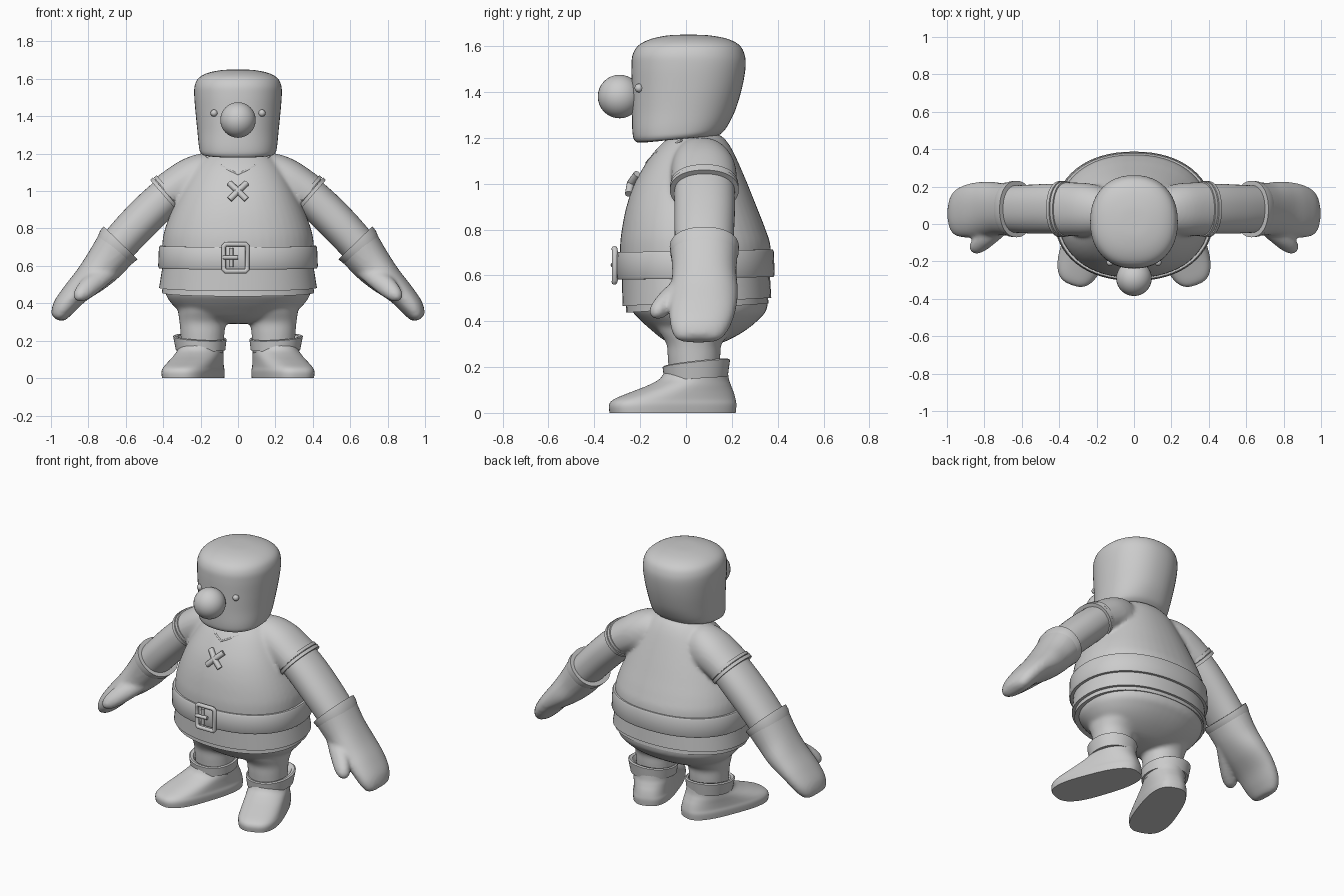
import bpy, bmesh, math
from mathutils import Vector

grey = bpy.data.materials.new("plain_grey")
grey.diffuse_color = (0.6, 0.6, 0.6, 1)


def finish(ob, angle=40):
    ob.data.materials.append(grey)
    bpy.ops.object.select_all(action='DESELECT')
    bpy.context.view_layer.objects.active = ob
    ob.select_set(True)
    if ob.type == 'CURVE':
        bpy.ops.object.convert(target='MESH')
        ob = bpy.context.object
    bpy.ops.object.shade_smooth_by_angle(angle=math.radians(angle))
    return ob


# Ring makers: centre(3) + U axis(3) + V axis(3) + superellipse power + taper
def flat(z, rx, yf, yb, p=2.2, tilt=0.0, x=0.0, tx=0.0):
    return (x, (yf + yb) / 2, z, rx, 0, tx, 0, (yb - yf) / 2, tilt, p, 0)


def limb(x, y, z, half, ry, deg, p=2.2):
    a = math.radians(deg)
    return (x, y, z, half * math.cos(a), 0, half * math.sin(a), 0, ry, 0, p, 0)


def smooth_rings(rings, sub):
    out = []
    for i in range(len(rings) - 1):
        p0, p1 = rings[max(i - 1, 0)], rings[i]
        p2, p3 = rings[i + 1], rings[min(i + 2, len(rings) - 1)]
        for s in range(sub):
            t = s / sub
            out.append([b + 0.5 * t * (c - a + t * (2*a - 5*b + 4*c - d + t * (3*(b - c) + d - a)))
                        for a, b, c, d in zip(p0, p1, p2, p3)])
    return out + [rings[-1]]


def loft(name, *shells, sub=5, mirror=False, blend=0, n=48, angle=40):
    bm = bmesh.new()
    for rings in shells:
        loops = []
        for r in (smooth_rings(rings, sub) if sub > 1 else rings):
            C, U, V = Vector(r[0:3]), Vector(r[3:6]), Vector(r[6:9])
            loop = []
            for k in range(n):
                t = 2 * math.pi * k / n
                c = math.copysign(abs(math.cos(t)) ** (2 / r[9]), math.cos(t))
                s = math.copysign(abs(math.sin(t)) ** (2 / r[9]), math.sin(t))
                loop.append(bm.verts.new(C + U * c * (1 + r[10] * s) + V * s))
            loops.append(loop)
        for a, b in zip(loops, loops[1:]):
            for k in range(n):
                bm.faces.new((a[k], a[(k + 1) % n], b[(k + 1) % n], b[k]))
        bm.faces.new(loops[0])
        bm.faces.new(loops[-1])
    bmesh.ops.recalc_face_normals(bm, faces=bm.faces)
    me = bpy.data.meshes.new(name)
    bm.to_mesh(me)
    bm.free()
    ob = bpy.data.objects.new(name, me)
    bpy.context.collection.objects.link(ob)
    finish(ob, angle)
    if mirror:
        m = ob.modifiers.new("mirror", 'MIRROR')
        m.use_mirror_merge = False
    if blend:  # fuse the overlapping shells into one soft skin
        r = ob.modifiers.new("fuse", 'REMESH')
        r.mode, r.voxel_size, r.use_smooth_shade = 'VOXEL', 0.012, True
        s = ob.modifiers.new("soften", 'SMOOTH')
        s.factor, s.iterations = 0.5, blend
    return ob


def ball(name, pos, r, mirror=False):
    bpy.ops.mesh.primitive_uv_sphere_add(segments=32, ring_count=16, radius=r)
    ob = bpy.context.object
    ob.name = name
    for v in ob.data.vertices:
        v.co += Vector(pos)
    finish(ob)
    if mirror:
        ob.modifiers.new("mirror", 'MIRROR')


def tube(name, pts, r, cyclic=False):
    cu = bpy.data.curves.new(name, 'CURVE')
    cu.dimensions, cu.bevel_depth, cu.bevel_resolution = '3D', r, 3
    cu.use_fill_caps = True
    sp = cu.splines.new('POLY')
    sp.points.add(len(pts) - 1)
    for q, p in zip(sp.points, pts):
        q.co = (*p, 1)
    sp.use_cyclic_u = cyclic
    ob = bpy.data.objects.new(name, cu)
    bpy.context.collection.objects.link(ob)
    finish(ob)


# Head, nose and eyes
loft("head", [flat(1.197, .10, -.12, .06, 2.3, .012), flat(1.194, .175, -.20, .13, 2.3, .015),
              flat(1.205, .20, -.225, .155, 2.3, .015), flat(1.24, .209, -.234, .18, 2.3, .01),
              flat(1.32, .217, -.236, .215), flat(1.42, .227, -.237, .245), flat(1.51, .234, -.238, .26),
              flat(1.565, .231, -.232, .255), flat(1.605, .21, -.205, .232),
              flat(1.632, .16, -.15, .18), flat(1.647, .085, -.075, .10), flat(1.65, .01, 0, .02)])
ball("nose", (0, -.29, 1.38), .095)
ball("eye", (.128, -.205, 1.417), .019, True)

# Tunic with short sleeves
sleeve = [limb(.10, .06, 1.07, .125, .11, 82), limb(.17, .07, 1.075, .13, .13, 74),
          limb(.26, .077, 1.052, .12, .142, 60), limb(.385, .08, .98, .107, .143, 49)]
other = [tuple(-v if i in (0, 3) else v for i, v in enumerate(r)) for r in sleeve]
loft("tunic", [flat(.58, .405, -.285, .37), flat(.72, .405, -.288, .37), flat(.80, .39, -.28, .347),
               flat(.90, .352, -.26, .308), flat(1.0, .305, -.225, .268), flat(1.1, .25, -.168, .225),
               flat(1.16, .205, -.12, .195), flat(1.2, .16, -.075, .165), flat(1.215, .12, -.03, .14)],
     sleeve, other, blend=8)
loft("sleeve_hem", [limb(.362, .08, 1.0, .112, .147, 49), limb(.376, .08, .988, .112, .147, 49)],
     [limb(.379, .08, .985, .116, .15, 49), limb(.394, .08, .972, .116, .15, 49)],
     sub=1, mirror=True)
loft("tunic_skirt", [flat(.62, .40, -.28, .365), flat(.484, .422, -.277, .372, 2.2, .018)],
     [flat(.60, .39, -.26, .35), flat(.457, .407, -.262, .36, 2.2, .02)], sub=1, n=64)

# Neckline and chest lacing
right = [(.17, -.02, 1.19), (.15, -.045, 1.175), (.09, -.125, 1.135), (.045, -.155, 1.11)]
tube("neckline", [(-x, y, z) for x, y, z in right] + [(0, -.172, 1.09)] + right[::-1], .006)
for s in (-1, 1):
    tube("chest_lace", [(-.045 * s, -.25, .955), (0, -.242, 1.0), (.045 * s, -.212, 1.042)], .017)

# Belt and buckle
loft("belt", [flat(.587, .41, -.285, .37, 2.2, .006), flat(.587, .422, -.298, .382, 2.2, .006),
              flat(.597, .427, -.304, .387, 2.2, .006), flat(.697, .423, -.302, .383, 2.2, .006),
              flat(.707, .418, -.296, .378, 2.2, .006), flat(.707, .40, -.28, .36, 2.2, .006)],
     sub=1, n=64)
tube("buckle_frame", [(-.065, -.312, .716), (.04, -.312, .716), (.05, -.31, .706), (.05, -.31, .581),
                      (.04, -.312, .571), (-.065, -.312, .571), (-.077, -.31, .583), (-.077, -.31, .704)],
     .013, True)
tube("buckle_prong", [(-.08, -.318, .645), (.0, -.314, .645)], .011)
tube("buckle_loop", [(-.035, -.31, .595), (-.035, -.31, .695)], .010)

# Trousers: round seat with two legs
legs = [[flat(.13, .11, -.07, .14, 2.1, 0, s * .19), flat(.24, .118, -.08, .15, 2.1, 0, s * .19),
         flat(.30, .125, -.085, .155, 2.1, 0, s * .188), flat(.36, .145, -.12, .20, 2.1, 0, s * .175),
         flat(.42, .15, -.14, .22, 2.1, 0, s * .16)] for s in (-1, 1)]
loft("trousers", [flat(.58, .395, -.27, .36), flat(.46, .388, -.243, .355), flat(.41, .365, -.205, .32),
                  flat(.36, .315, -.15, .26), flat(.32, .24, -.10, .19), flat(.298, .13, -.05, .13),
                  flat(.29, .03, 0, .06)], *legs, blend=8)

# Boots, toes turned out
fx, fy = math.sin(math.radians(20)), -math.cos(math.radians(20))


def sole(z, back, front, w, p, taper):
    m, h = (back + front) / 2, (front - back) / 2
    return (.235 + fx * m, -.055 + fy * m, z, -fy * w, fx * w, 0, fx * h, fy * h, 0, p, taper)


loft("boot", [sole(0, -.28, .285, .124, 2.8, .06), sole(.035, -.283, .287, .126, 2.8, .06),
              sole(.06, -.28, .265, .122, 2.7, .06), sole(.09, -.272, .19, .12, 2.5, .05),
              sole(.12, -.26, .11, .119, 2.3, .03), sole(.15, -.25, .055, .117, 2.1, 0),
              sole(.19, -.245, .03, .117, 2.1, 0)], mirror=True)
loft("boot_cuff", [flat(.15, .115, -.08, .165, 2.1, .008, .2), flat(.15, .132, -.095, .182, 2.1, .008, .2),
                   flat(.215, .143, -.102, .192, 2.1, .016, .204, .008),
                   flat(.22, .135, -.095, .184, 2.1, .016, .204, .008),
                   flat(.216, .122, -.08, .17, 2.1, .016, .2, .008),
                   flat(.19, .112, -.07, .145, 2.1, .01, .19)], sub=1, mirror=True)

# Arms and mittens
loft("arm", [limb(.32, .08, 1.03, .098, .13, 49), limb(.45, .082, .91, .103, .132, 47),
             limb(.56, .08, .80, .102, .13, 45), limb(.66, .08, .69, .098, .125, 43)], mirror=True)
loft("mitten", [limb(.637, .08, .717, .122, .148, 44), limb(.71, .08, .615, .107, .14, 38),
                limb(.785, .08, .53, .09, .147, 34), limb(.872, .072, .45, .07, .145, 33),
                limb(.932, .062, .378, .06, .13, 30), limb(.962, .055, .328, .04, .10, 28),
                limb(.97, .055, .314, .012, .06, 28)],
     [limb(.68, .01, .58, .05, .05, 40, 2), limb(.77, -.06, .51, .056, .056, 40, 2),
      limb(.825, -.105, .46, .048, .05, 40, 2), limb(.855, -.122, .43, .032, .034, 40, 2),
      limb(.868, -.128, .418, .01, .012, 40, 2)], mirror=True, blend=5)
loft("mitten_cuff", [limb(.628, .08, .724, .11, .135, 44), limb(.628, .08, .724, .126, .151, 44),
                     limb(.648, .08, .702, .124, .149, 44), limb(.668, .08, .68, .112, .14, 43)],
     sub=1, mirror=True)
